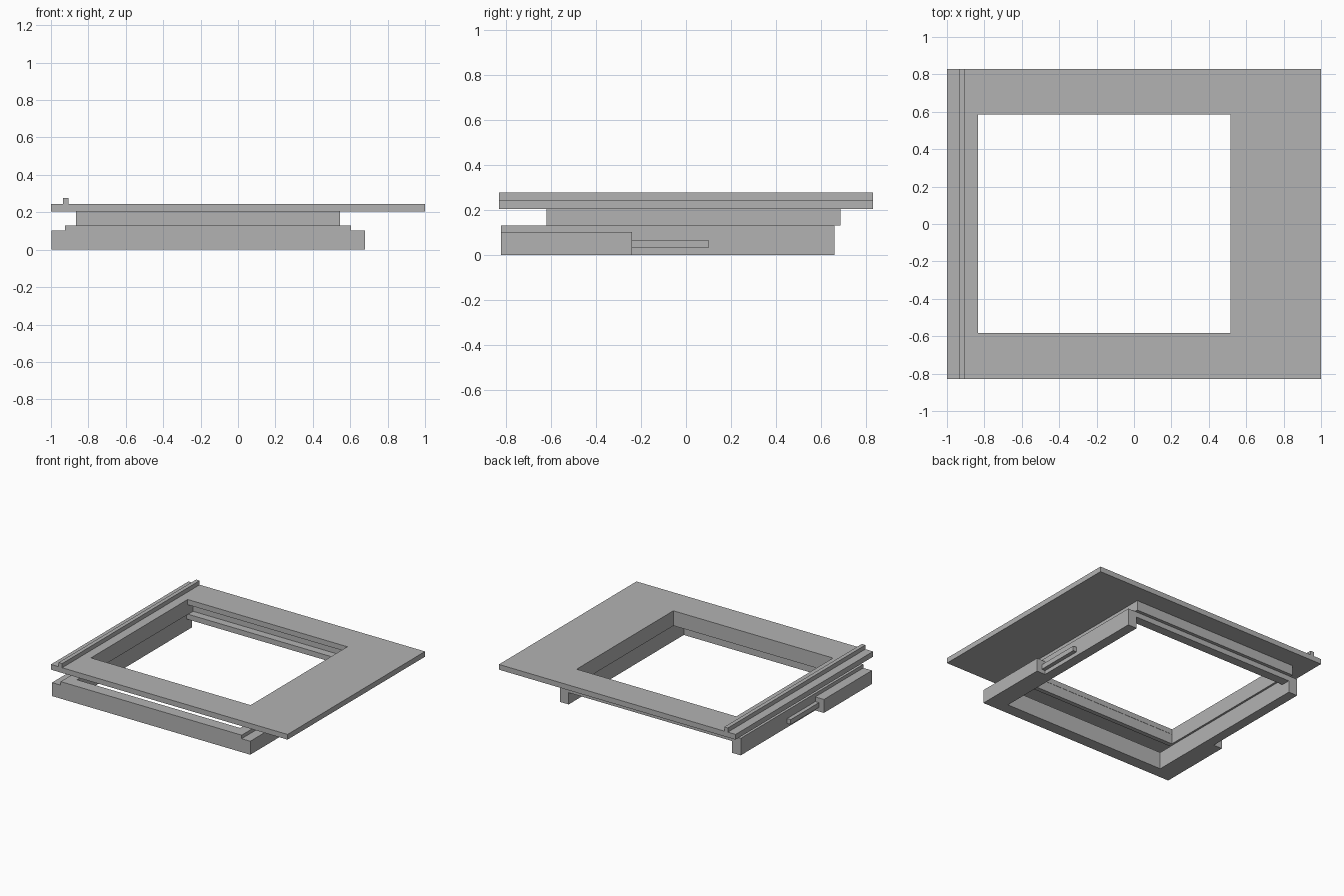
import bpy
import bmesh

cube = bpy.data.objects.get("Cube")
if cube:
    bpy.data.objects.remove(cube, do_unlink=True)

grey = bpy.data.materials.new("plain_grey")
grey.use_nodes = True
colour = (0.45, 0.45, 0.45, 1)
grey.diffuse_color = colour
grey.node_tree.nodes["Principled BSDF"].inputs["Base Color"].default_value = colour


def finish(name, bm):
    bmesh.ops.recalc_face_normals(bm, faces=bm.faces)
    mesh = bpy.data.meshes.new(name)
    bm.to_mesh(mesh)
    bm.free()
    mesh.materials.append(grey)
    obj = bpy.data.objects.new(name, mesh)
    bpy.context.collection.objects.link(obj)
    return obj


def extrude_up(bm, z0, z1):
    """Raise every flat face from z0 to z1."""
    result = bmesh.ops.extrude_face_region(bm, geom=bm.faces[:], use_keep_orig=True)
    for v in result["geom"]:
        if isinstance(v, bmesh.types.BMVert):
            v.co.z += z1 - z0


def prism(name, outline, z0, z1):
    bm = bmesh.new()
    bm.faces.new([bm.verts.new((x, y, z0)) for x, y in outline])
    extrude_up(bm, z0, z1)
    return finish(name, bm)


def rectangle(x0, x1, y0, y1):
    return [(x0, y0), (x1, y0), (x1, y1), (x0, y1)]


def box(name, x0, x1, y0, y1, z0, z1):
    return prism(name, rectangle(x0, x1, y0, y1), z0, z1)


def frame(name, outer, inner, z0, z1):
    """Rectangular ring between two rectangles."""
    bm = bmesh.new()
    rings = [[bm.verts.new((x, y, z0)) for x, y in rectangle(*r)] for r in (outer, inner)]
    for i in range(4):
        j = (i + 1) % 4
        bm.faces.new((rings[0][i], rings[0][j], rings[1][j], rings[1][i]))
    extrude_up(bm, z0, z1)
    return finish(name, bm)


# Top plate with its offset opening and raised rib
frame("top_plate", (-1, 1, -0.83, 0.83), (-0.835, 0.515, -0.583, 0.585), 0.205, 0.245)
box("plate_rib", -0.935, -0.905, -0.83, 0.83, 0.245, 0.277)

# Thin-walled collar under the plate
frame("collar", (-0.865, 0.545, -0.62, 0.685), (-0.835, 0.515, -0.585, 0.65), 0.13, 0.205)

# U-shaped base, open to the back, with a shallow cross bar
left, right, front, back = -0.925, 0.605, -0.82, 0.66
in_left, in_right, in_front = -0.85, 0.53, -0.73
prism("base_frame", [(left, front), (right, front), (right, back), (in_right, back),
                     (in_right, in_front), (in_left, in_front), (in_left, back),
                     (left, back)], 0, 0.13)
box("back_cross_bar", in_left, in_right, 0.59, back, 0.09, 0.13)

# Side blocks and guide bars, mirrored about the base centre
middle = (left + right) / 2
for side, sign in (("left", 1), ("right", -1)):
    face = middle + sign * (right - left) / 2
    for part, depth, y0, y1, z0, z1 in (("block", 0.073, front, -0.24, 0, 0.103),
                                        ("guide_bar", 0.03, -0.24, 0.10, 0.03, 0.067)):
        x0, x1 = sorted((face, face + sign * depth))
        box(f"{side}_{part}", x0, x1, y0, y1, z0, z1)
